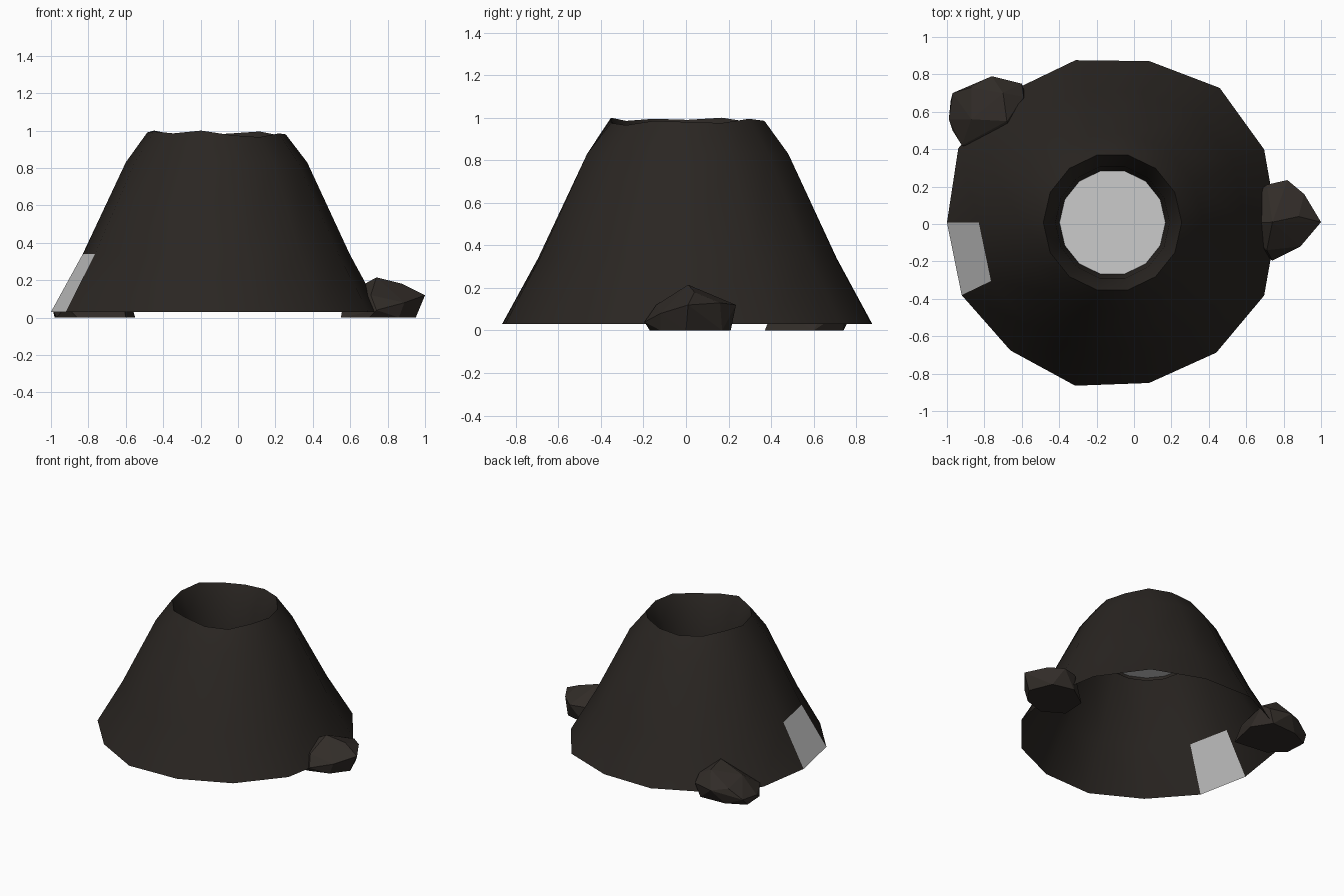
import bpy, bmesh, math
from mathutils import Vector

if "Cube" in bpy.data.objects:
    bpy.data.objects.remove(bpy.data.objects["Cube"])

N = 14
CX, CY = -0.115, 0.008


def material(name, rgb):
    m = bpy.data.materials.new(name)
    m.diffuse_color = (*rgb, 1)
    m.use_nodes = True
    m.node_tree.nodes["Principled BSDF"].inputs["Base Color"].default_value = m.diffuse_color
    return m


basalt = material("basalt", (0.023, 0.019, 0.016))
boulder_brown = material("boulder_brown", (0.031, 0.025, 0.021))


def finish(name, bm, mat=None, smooth=False):
    me = bpy.data.meshes.new(name)
    bm.to_mesh(me)
    bm.free()
    ob = bpy.data.objects.new(name, me)
    bpy.context.collection.objects.link(ob)
    if mat:
        me.materials.append(mat)
    if smooth:
        bpy.context.view_layer.objects.active = ob
        ob.select_set(True)
        bpy.ops.object.shade_smooth_by_angle(angle=math.radians(30))
        ob.select_set(False)
    return ob


def ring_point(r, z, i):
    a = 2 * math.pi * i / N
    return Vector((CX + r * math.cos(a), CY + r * math.sin(a), z))


# Profile of the cone: outside wall, jagged lip, then down into the crater
profile = [(0.885, 0.03), (0.715, 0.34), (0.485, 0.83), (0.37, 0.98),
           (0.305, 0.84), (0.28, 0.63)]
LIP = 3
lip_dz = [0, -.005, .015, .005, -.005, .0, .02, .01, .015, .005, .02, -.005, -.015, .005]
# Slightly uneven outline of the foot
foot_dr = [-.005, .015, .035, 0, .005, .005, .03, 0, .01, -.01, .01, -.005, .005, .015]
PATCH = 7  # side whose lowest panel is the pale patch


def cone_point(level, i):
    r, z = profile[level]
    i %= N
    if level == LIP:
        z += lip_dz[i]
    if level < 2:
        r += foot_dr[i] * (1 - 0.4 * level)
    return ring_point(r, z, i)


# Volcano cone, open underneath
bm = bmesh.new()
rows = [[bm.verts.new(cone_point(k, i)) for i in range(N)] for k in range(len(profile))]
for k in range(len(profile) - 1):
    for i in range(N):
        if (k, i) == (0, PATCH):
            continue
        j = (i + 1) % N
        bm.faces.new((rows[k][i], rows[k][j], rows[k + 1][j], rows[k + 1][i]))
finish("volcano_cone", bm, basalt, True)

# Pale panel in the lower slope
bm = bmesh.new()
bm.faces.new([bm.verts.new(cone_point(k, i)) for k, i in
              ((0, PATCH), (0, PATCH + 1), (1, PATCH + 1), (1, PATCH))])
finish("slope_panel", bm)

# Lava surface in the crater
bm = bmesh.new()
bm.faces.new([bm.verts.new(ring_point(0.283, 0.655, i)) for i in range(N)])
finish("crater_pool", bm)


# Boulders: faceted hulls with flat bottoms
def boulder(name, points):
    bm = bmesh.new()
    for p in points:
        bm.verts.new(p)
    bmesh.ops.convex_hull(bm, input=bm.verts[:])
    loose = [v for v in bm.verts if not v.link_faces]
    bmesh.ops.delete(bm, geom=loose, context='VERTS')
    bmesh.ops.recalc_face_normals(bm, faces=bm.faces[:])
    finish(name, bm, boulder_brown)


boulder("right_boulder", [
    (.55, -.08, 0), (.56, .1, 0), (.70, -.17, 0), (.72, .21, 0), (.86, -.12, 0),
    (.95, .0, 0), (.88, .17, 0),
    (.74, -.195, .04), (.71, -.14, .12), (.89, -.12, .08), (1.0, .01, .12),
    (.91, .16, .13), (.82, .235, .12), (.71, .21, .12), (.57, .0, .12),
    (.74, .01, .215), (.88, .04, .18)])

boulder("left_boulder", [
    (-.97, .50, 0), (-.98, .66, 0), (-.84, .73, 0), (-.64, .74, 0), (-.55, .60, 0),
    (-.60, .37, 0), (-.86, .40, 0),
    (-.99, .56, .04), (-.97, .70, .05), (-.92, .42, .06), (-.76, .79, .1),
    (-.60, .75, .1), (-.59, .68, .15), (-.62, .42, .12),
    (-.87, .73, .12), (-.87, .56, .16), (-.70, .70, .21), (-.68, .55, .23)])
